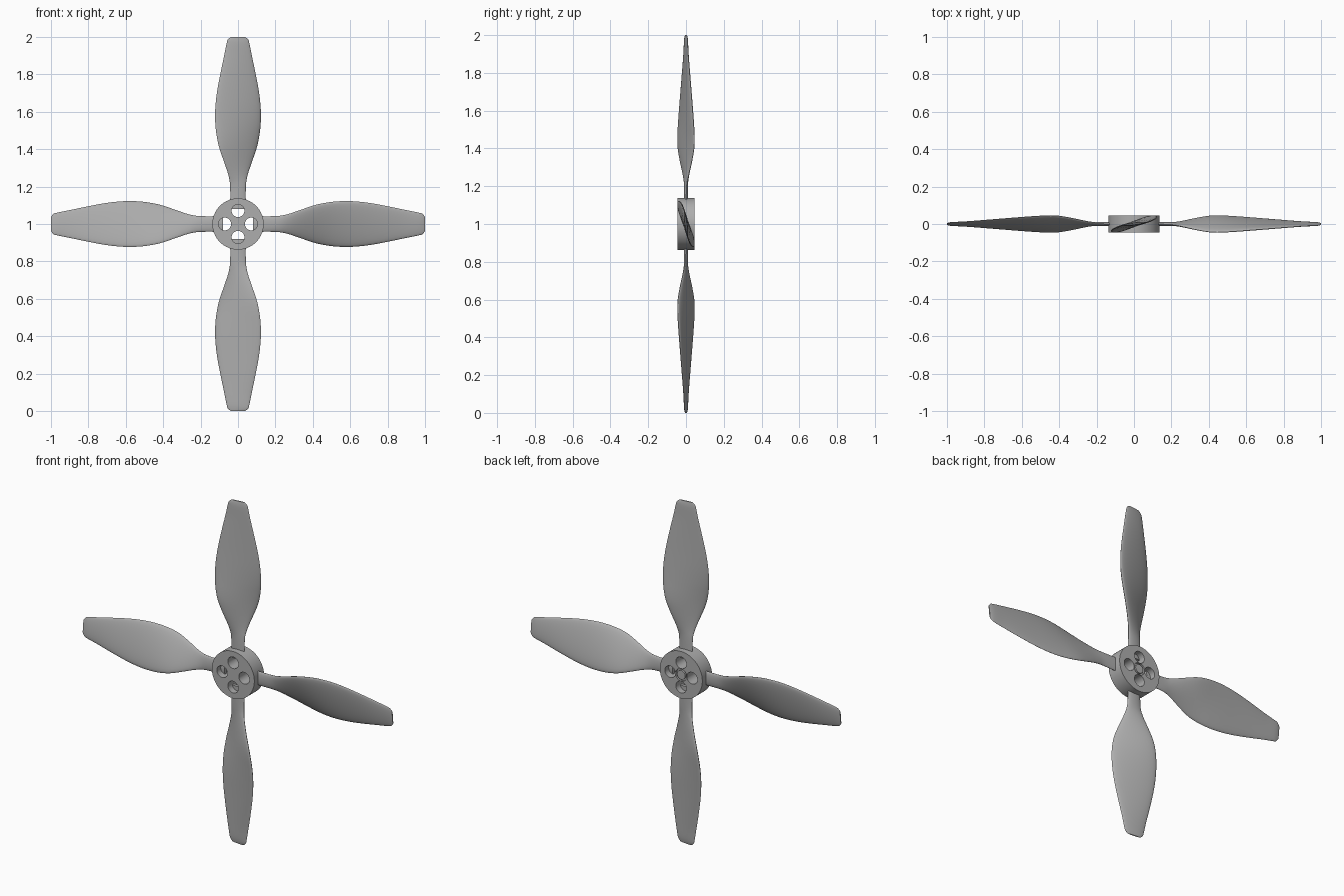
import bpy, bmesh, math
from mathutils import Matrix, Vector

cube = bpy.data.objects.get("Cube")
if cube:
    bpy.data.objects.remove(cube, do_unlink=True)

grey = bpy.data.materials.new("grey")
grey.use_nodes = True
grey.diffuse_color = (0.42, 0.42, 0.42, 1)
grey.node_tree.nodes["Principled BSDF"].inputs["Base Color"].default_value = (0.42, 0.42, 0.42, 1)

CENTRE = Vector((0, 0, 1))


def make(name, bm, angle=40):
    bmesh.ops.recalc_face_normals(bm, faces=bm.faces)
    mesh = bpy.data.meshes.new(name)
    bm.to_mesh(mesh)
    bm.free()
    obj = bpy.data.objects.new(name, mesh)
    obj.location = CENTRE
    mesh.materials.append(grey)
    bpy.context.collection.objects.link(obj)
    smooth(obj, angle)
    return obj


def smooth(obj, angle):
    bpy.ops.object.select_all(action='DESELECT')
    obj.select_set(True)
    bpy.context.view_layer.objects.active = obj
    bpy.ops.object.shade_smooth_by_angle(angle=math.radians(angle))


def disc(bm, radius, y0, y1, x=0, z=0, sides=48):
    # Cylinder along y
    m = Matrix.Translation((x, (y0 + y1) / 2, z)) @ Matrix.Rotation(math.pi / 2, 4, 'X')
    bmesh.ops.create_cone(bm, cap_ends=True, segments=sides, radius1=radius,
                          radius2=radius, depth=y1 - y0, matrix=m)


# Hub with four through holes and a ring groove on the back
bm = bmesh.new()
disc(bm, 0.137, -0.045, 0.045, sides=96)
hub = make("hub", bm)

bm = bmesh.new()
for k in range(4):
    a = k * math.pi / 2
    disc(bm, 0.034, -0.1, 0.1, 0.071 * math.cos(a), 0.071 * math.sin(a))
holes = make("hole_cutter", bm)
bm = bmesh.new()
disc(bm, 0.036, 0.033, 0.1)
bore = make("bore_cutter", bm)

for cutter in (holes, bore):
    mod = hub.modifiers.new("cut", 'BOOLEAN')
    mod.operation, mod.solver, mod.object = 'DIFFERENCE', 'EXACT', cutter
    bpy.context.view_layer.objects.active = hub
    bpy.ops.object.modifier_apply(modifier=mod.name)
    bpy.data.objects.remove(cutter, do_unlink=True)
smooth(hub, 40)

# Shaft end seated in the back bore
bm = bmesh.new()
disc(bm, 0.026, 0.02, 0.045)
make("shaft_end", bm)

# Blade stations: radius, half width, half sweep along y, half thickness
STATIONS = [
    (0.08, 0.042, 0.000, 0.010), (0.20, 0.042, 0.003, 0.010),
    (0.26, 0.051, 0.014, 0.011), (0.33, 0.074, 0.030, 0.013),
    (0.40, 0.098, 0.042, 0.015), (0.46, 0.112, 0.044, 0.016),
    (0.53, 0.121, 0.040, 0.016), (0.61, 0.122, 0.034, 0.015),
    (0.70, 0.113, 0.027, 0.013), (0.80, 0.095, 0.019, 0.011),
    (0.90, 0.074, 0.011, 0.009), (0.96, 0.062, 0.008, 0.008),
    (0.985, 0.055, 0.007, 0.006), (1.0, 0.038, 0.004, 0.003),
]


def spline(p, q, r, s, t):
    # Catmull-Rom interpolation between q and r
    return [0.5 * (2 * b + (c - a) * t + (2 * a - 5 * b + 4 * c - d) * t * t
                   + (3 * b - a - 3 * c + d) * t ** 3) for a, b, c, d in zip(p, q, r, s)]


def blade(name, turn, sides=28, steps=4):
    bm = bmesh.new()
    last = len(STATIONS) - 1
    rows = []
    for i in range(last):
        near = [STATIONS[min(max(i + k, 0), last)] for k in (-1, 0, 1, 2)]
        rows += [spline(*near, s / steps) for s in range(steps)]
    rows.append(STATIONS[-1])
    rings = []
    for r, width, sweep, thick in rows:
        ring = []
        for k in range(sides):
            a = 2 * math.pi * k / sides
            u, v = math.cos(a), math.sin(a)
            tilt = math.atan2(sweep, width)
            ring.append(bm.verts.new((r, -sweep * u + thick * v * math.cos(tilt),
                                      width * u + thick * v * math.sin(tilt))))
        rings.append(ring)
    for a, b in zip(rings, rings[1:]):
        for k in range(sides):
            n = (k + 1) % sides
            bm.faces.new((a[k], a[n], b[n], b[k]))
    bm.faces.new(rings[0])
    bm.faces.new(rings[-1])
    # Turn about y so that +x swings up to +z
    bmesh.ops.rotate(bm, verts=bm.verts, matrix=Matrix.Rotation(-turn, 3, 'Y'))
    make(name, bm, 50)


for k, side in enumerate(("left", "top", "right", "bottom")):
    blade(side + "_blade", k * math.pi / 2)
